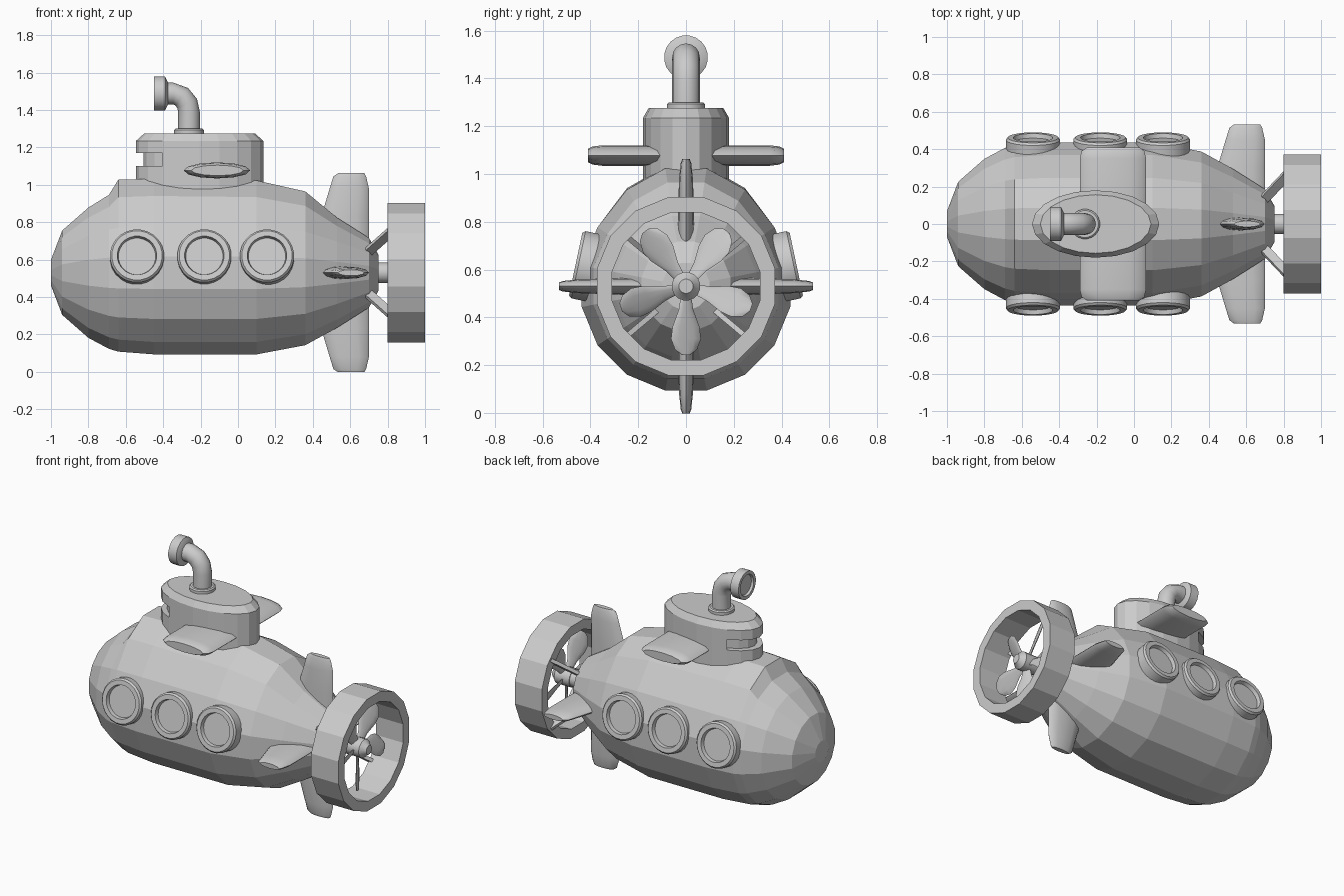
import bpy, bmesh, math
from mathutils import Matrix, Vector

if "Cube" in bpy.data.objects:
    bpy.data.objects.remove(bpy.data.objects["Cube"])

grey = bpy.data.materials.new("plain_grey")
grey.use_nodes = True
grey.diffuse_color = (0.6, 0.6, 0.6, 1)
grey.node_tree.nodes["Principled BSDF"].inputs["Base Color"].default_value = (0.6, 0.6, 0.6, 1)

AXIS = 0.53
TAU = math.tau


def finish(name, bm, matrix=Matrix(), smooth=None):
    bmesh.ops.recalc_face_normals(bm, faces=bm.faces)
    bm.transform(matrix)
    mesh = bpy.data.meshes.new(name)
    bm.to_mesh(mesh)
    bm.free()
    mesh.materials.append(grey)
    obj = bpy.data.objects.new(name, mesh)
    bpy.context.collection.objects.link(obj)
    if smooth:
        bpy.ops.object.select_all(action='DESELECT')
        obj.select_set(True)
        bpy.context.view_layer.objects.active = obj
        bpy.ops.object.shade_smooth_by_angle(angle=math.radians(smooth))
    return obj


def loft(rings, closed=False):
    """Skin a row of equal-length point rings; closed joins last to first."""
    bm = bmesh.new()
    loops = [[bm.verts.new(p) for p in ring] for ring in rings]
    pairs = list(zip(loops, loops[1:]))
    if closed:
        pairs.append((loops[-1], loops[0]))
    else:
        bm.faces.new(loops[0])
        bm.faces.new(loops[-1])
    for a, b in pairs:
        for i in range(len(a)):
            j = (i + 1) % len(a)
            bm.faces.new((a[i], a[j], b[j], b[i]))
    return bm


def lathe(name, profile, matrix, n=16, closed=False, smooth=None):
    """Turn (height, radius) pairs about local z."""
    rings = [[(r * math.cos(TAU * (i + .5) / n), r * math.sin(TAU * (i + .5) / n), h)
              for i in range(n)] for h, r in profile]
    return finish(name, loft(rings, closed), matrix, smooth)


def foil(name, sections, matrix, smooth=35):
    """Lens-shaped fin along z from (span, leading x, trailing x, half thickness)."""
    n = 12
    rings = [[((a + b) / 2 - math.cos(TAU * i / n) * (b - a) / 2,
               t * math.sin(TAU * i / n), s) for i in range(n)]
             for s, a, b, t in sections]
    return finish(name, loft(rings), matrix, smooth)


def turn(degrees, axis):
    return Matrix.Rotation(math.radians(degrees), 4, axis)


def move(x, y, z):
    return Matrix.Translation((x, y, z))


ALONG_X = turn(90, 'Y')

# Hull: round sections with a raised deck on top (x, radius, deck height)
stations = [(-1, .07, 0), (-.94, .23, 0), (-.8, .355, 0), (-.69, .415, .01),
            (-.64, .43, .08), (-.45, .445, .07), (.1, .445, .06), (.36, .395, .05),
            (.53, .3, 0), (.7, .19, 0), (.75, .1, 0)]
hull_rings = []
for x, r, deck in stations:
    ring = []
    for i in range(16):
        a = TAU * (i + .5) / 16
        lift = deck * max(0, math.sin(a)) ** 3 if math.sin(a) > .7 else 0
        ring.append((x, r * math.cos(a), AXIS + r * math.sin(a) + lift))
    hull_rings.append(ring)
finish("hull", loft(hull_rings))

# Tower: oval drum with chamfered lid and a recessed slot at the front
tower_rings = [[(-.205 + .34 * s * math.cos(TAU * i / 20), .18 * s * math.sin(TAU * i / 20), z)
                for i in range(20)]
               for z, s in ((.93, 1), (1.1, 1), (1.17, 1), (1.235, 1), (1.275, .87))]
bm = loft(tower_rings)
slot = [f for f in bm.faces if 1.1 < f.calc_center_median().z < 1.17
        and f.calc_center_median().x < -.41 and len(f.verts) == 4]
out = bmesh.ops.extrude_face_region(bm, geom=slot)
bmesh.ops.delete(bm, geom=[f for f in slot if f.is_valid], context='FACES')
for v in out["geom"]:
    if isinstance(v, bmesh.types.BMVert):
        v.co.x = -.205 + (v.co.x + .205) * .88
        v.co.y *= .84
finish("tower", bm)

# Periscope: collar, bent tube and viewing head
lathe("periscope_collar", [(1.26, .08), (1.293, .08), (1.3, .072)], move(-.262, 0, 0), 20, smooth=35)
path = [(-.262, 1.26, 0), (-.262, 1.39, 0), (-.272, 1.435, 25), (-.3, 1.47, 55),
        (-.345, 1.488, 90), (-.4, 1.488, 90)]
tube = []
for x, z, bend in path:
    m = move(x, 0, z) @ turn(-bend, 'Y')
    tube.append([m @ Vector((.058 * math.cos(TAU * i / 16), .058 * math.sin(TAU * i / 16), 0))
                 for i in range(16)])
finish("periscope_tube", loft(tube), smooth=35)
lathe("periscope_head", [(-.375, .062), (-.39, .092), (-.45, .092), (-.45, .07), (-.435, .066)],
      move(0, 0, 1.488) @ ALONG_X, 20, smooth=35)

# Tower wings
wing = [(.1, -.29, .065, .043), (.35, -.29, .065, .043),
        (.39, -.28, .055, .038), (.41, -.25, .03, .028)]
for side, angle in (("front", 90), ("back", -90)):
    foil(side + "_tower_wing", wing, move(0, 0, 1.077) @ turn(angle, 'X'))

# Tail fins
fin = [(.1, .39, .7, .036), (.3, .445, .7, .034), (.45, .49, .7, .029),
       (.515, .51, .685, .022), (.532, .535, .675, .016)]
for k, side in enumerate(("top", "front", "bottom", "back")):
    foil(side + "_tail_fin", fin, move(0, 0, AXIS) @ turn(90 * k, 'X'))

# Portholes: tilted rims with sunken glass
port = [(-.1, .145), (.0, .145), (.012, .135), (.012, .106), (-.012, .1)]
for side, sign in (("front", -1), ("back", 1)):
    for k, x in enumerate((-.54, -.18, .155)):
        lathe(f"{side}_porthole_{k + 1}", port,
              move(x, sign * .45, .62) @ turn(-sign * 78, 'X'), 24, smooth=30)

# Propeller guard ring
lathe("guard_ring", [(.8, .38), (1, .38), (1, .315), (.8, .315)],
      move(0, 0, AXIS) @ ALONG_X, 16, closed=True)

# Guard struts: flat bars running from the tail to the ring
for k, angle in enumerate((50, 130, 230, 310)):
    bm = bmesh.new()
    bmesh.ops.create_cube(bm, size=1)
    bm.transform(Matrix.Diagonal((.05, .022, .25, 1)))
    finish(f"guard_strut_{k + 1}", bm,
           move(0, 0, AXIS) @ turn(angle, 'X') @ move(.755, 0, .255) @ turn(36, 'Y'))

# Propeller shaft, hub and blades
lathe("propeller_hub", [(.7, .055), (.82, .055), (.82, .06), (.93, .06), (.955, .036), (.965, .03)],
      move(0, 0, AXIS) @ ALONG_X, 16, smooth=35)
blade = [(s, -w, w, .008) for s, w in
         ((.03, .022), (.1, .035), (.17, .064), (.22, .071), (.265, .052), (.287, .02))]
for k in range(5):
    foil(f"propeller_blade_{k + 1}", blade,
         move(.88, 0, AXIS) @ turn(180 + 72 * k, 'X') @ turn(62, 'Z'))
